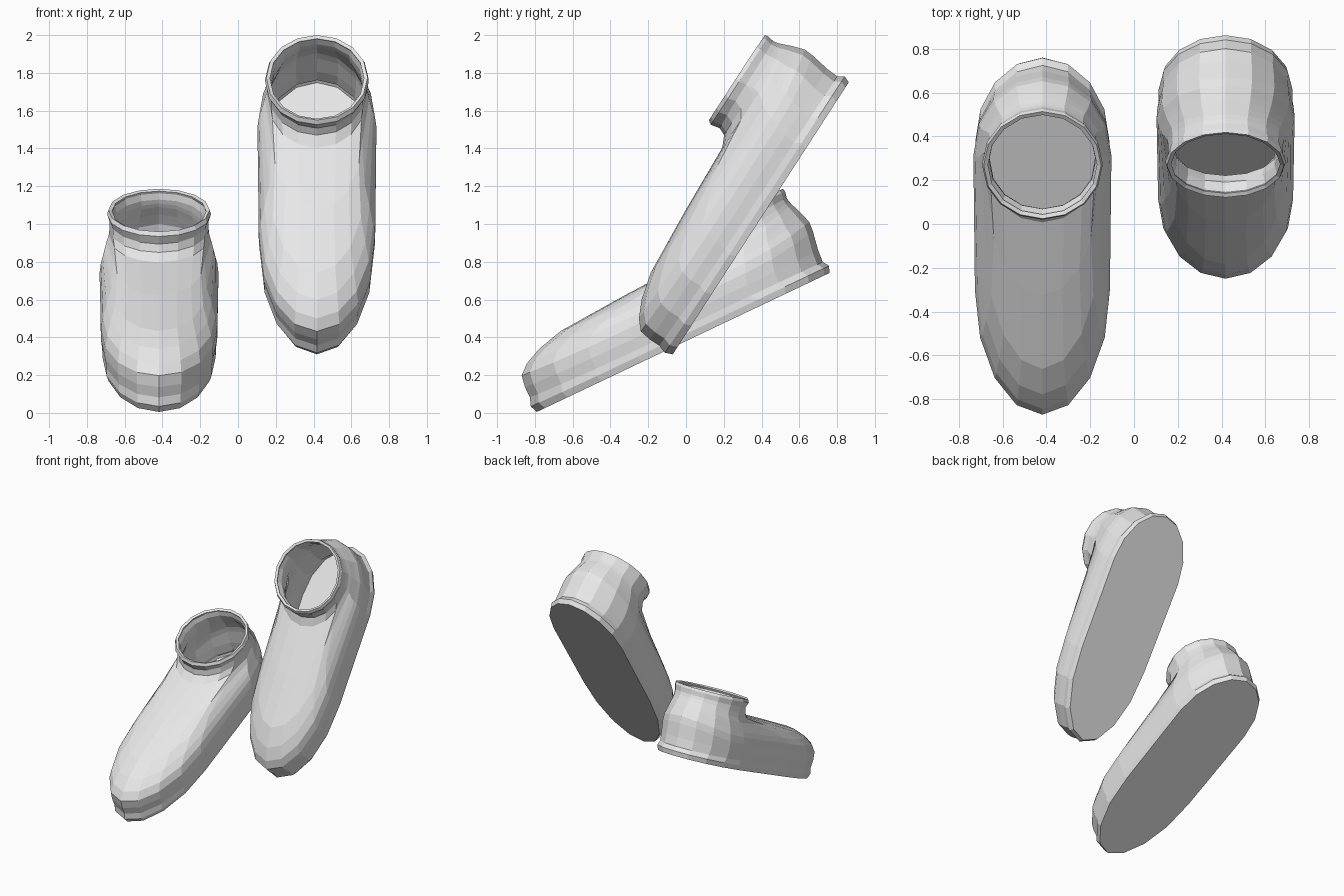
import bpy, bmesh, math

HALF = 9  # points in the toe half and in the heel half of every ring

# one flat grey for the whole pair
grey = bpy.data.materials.new("light grey")
grey.diffuse_color = (0.8, 0.8, 0.8, 1)

# ring: toe end, heel end, toe radius, heel radius, toe half width,
#       heel half width, height at toe, side and heel
RINGS = [
    (0.00, 1.715, 0.62, 0.42, 0.290, 0.298, 0.000, 0.000, 0.000),   # sole edge
    (-0.016, 1.730, 0.62, 0.42, 0.300, 0.306, 0.040, 0.035, 0.035),  # welt
    (0.00, 1.708, 0.62, 0.42, 0.300, 0.304, 0.085, 0.070, 0.068),
    (0.00, 1.713, 0.62, 0.42, 0.308, 0.312, 0.145, 0.130, 0.135),   # side wall
    (0.01, 1.731, 0.62, 0.42, 0.308, 0.315, 0.208, 0.190, 0.240),
    (0.062, 1.734, 0.60, 0.40, 0.297, 0.308, 0.254, 0.240, 0.290),  # toe cap
    (0.154, 1.722, 0.60, 0.38, 0.278, 0.298, 0.296, 0.275, 0.330),
    (0.30, 1.712, 0.58, 0.35, 0.252, 0.288, 0.333, 0.308, 0.360),   # instep
    (0.685, 1.700, 0.45, 0.31, 0.240, 0.277, 0.358, 0.340, 0.390),
    (1.06, 1.690, 0.29, 0.28, 0.255, 0.266, 0.374, 0.370, 0.415),   # neck
    (1.122, 1.684, 0.27, 0.27, 0.262, 0.262, 0.402, 0.405, 0.435),
    (1.140, 1.681, 0.27, 0.27, 0.263, 0.263, 0.442, 0.450, 0.455),
    (1.130, 1.688, 0.27, 0.27, 0.274, 0.274, 0.492, 0.490, 0.490),  # collar
    (1.145, 1.684, 0.265, 0.265, 0.267, 0.267, 0.513, 0.512, 0.508),
]


def ring_points(uf, ub, af, ab, bf, bb, wf, ws, wb):
    """Two half ellipses joined along the sides."""
    pts = []
    for i in range(HALF):  # toe half
        t = -math.pi / 2 + math.pi * i / (HALF - 1)
        c = math.cos(t)
        pts.append((bf * math.sin(t), uf + af - af * c, ws + (wf - ws) * c * c))
    for i in range(HALF):  # heel half
        t = math.pi / 2 - math.pi * i / (HALF - 1)
        c = math.cos(t)
        pts.append((bb * math.sin(t), ub - ab + ab * c, ws + (wb - ws) * c * c))
    return pts


def make_shoe(name, x, y, z, tilt):
    bm = bmesh.new()
    loops = [[bm.verts.new(p) for p in ring_points(*r)] for r in RINGS]
    n = len(loops[0])
    bm.faces.new(loops[0][::-1])  # flat sole
    for low, high in zip(loops, loops[1:]):
        for i in range(n):
            j = (i + 1) % n
            bm.faces.new((low[i], low[j], high[j], high[i]))
    bmesh.ops.recalc_face_normals(bm, faces=bm.faces)
    # the shell is open at the collar, so make sure the sole faces down
    bm.faces.ensure_lookup_table()
    if bm.faces[0].normal.z > 0:
        bmesh.ops.reverse_faces(bm, faces=bm.faces)
    mesh = bpy.data.meshes.new(name)
    bm.to_mesh(mesh)
    bm.free()
    mesh.materials.append(grey)
    shoe = bpy.data.objects.new(name, mesh)
    bpy.context.collection.objects.link(shoe)
    shoe.location = (x, y, z)
    shoe.rotation_euler.x = math.radians(tilt)
    # hollow inside with a thin wall
    wall = shoe.modifiers.new("wall", "SOLIDIFY")
    wall.thickness = 0.02
    wall.offset = -1
    return shoe


make_shoe("lower_shoe", -0.418, -0.79, 0.005, 25.4)
make_shoe("raised_shoe", 0.418, -0.07, 0.31, 57.1)
